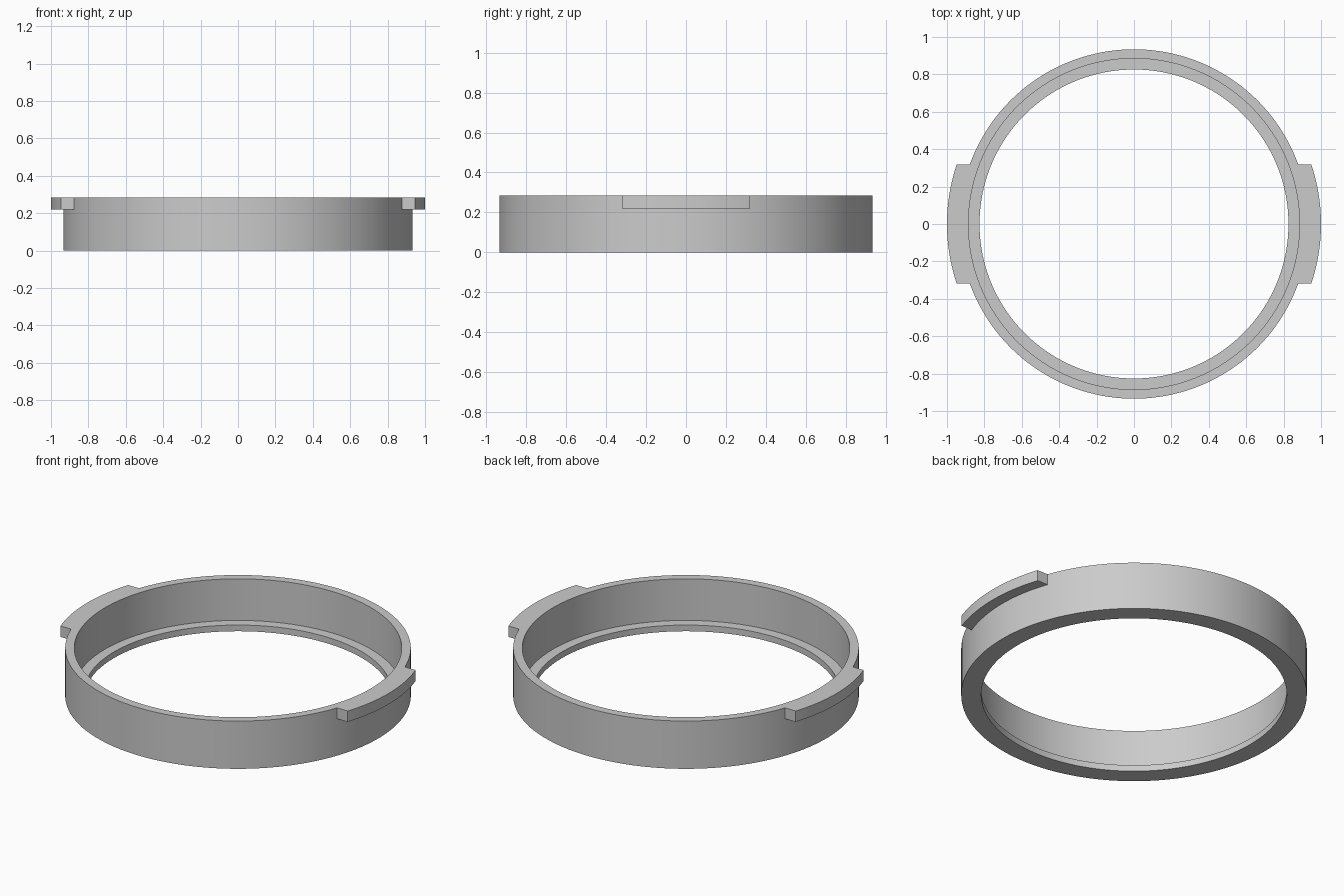
import bpy
import bmesh
from math import radians, sin, cos, asin

cube = bpy.data.objects.get("Cube")
if cube:
    bpy.data.objects.remove(cube, do_unlink=True)

OUTER, INNER, LIP = 0.934, 0.885, 0.826
HEIGHT, LIP_HEIGHT, TAB_BOTTOM = 0.285, 0.037, 0.22
SEGMENTS = 180
TAB_STEPS = 10          # ring segments covered by half a tab
TAB_RADIUS = 1.0

grey = bpy.data.materials.new("plain grey")
grey.use_nodes = True
colour = (0.6, 0.6, 0.6, 1)
grey.diffuse_color = colour
grey.node_tree.nodes["Principled BSDF"].inputs["Base Color"].default_value = colour


def finish(bm, name):
    bmesh.ops.recalc_face_normals(bm, faces=bm.faces)
    mesh = bpy.data.meshes.new(name)
    bm.to_mesh(mesh)
    bm.free()
    mesh.materials.append(grey)
    obj = bpy.data.objects.new(name, mesh)
    bpy.context.collection.objects.link(obj)
    bpy.ops.object.select_all(action="DESELECT")
    obj.select_set(True)
    bpy.context.view_layer.objects.active = obj
    bpy.ops.object.shade_smooth_by_angle(angle=radians(30))


# Ring body with an inner lip at the bottom, turned from its cross-section
profile = [(LIP, 0), (OUTER, 0), (OUTER, HEIGHT), (INNER, HEIGHT),
           (INNER, LIP_HEIGHT), (LIP, LIP_HEIGHT)]
bm = bmesh.new()
loops = []
for i in range(SEGMENTS):
    a = radians(360 * i / SEGMENTS)
    loops.append([bm.verts.new((r * cos(a), r * sin(a), z)) for r, z in profile])
for i, here in enumerate(loops):
    there = loops[(i + 1) % SEGMENTS]
    for j in range(len(profile)):
        k = (j + 1) % len(profile)
        bm.faces.new((here[j], there[j], there[k], here[k]))
finish(bm, "ring_body")


# Side tabs: curved strips with ends square to the sides
def tab(name, side):
    inner_half = radians(360 * TAB_STEPS / SEGMENTS)
    outer_half = asin(OUTER * sin(inner_half) / TAB_RADIUS)
    bm = bmesh.new()
    rows = []
    for i in range(-TAB_STEPS, TAB_STEPS + 1):
        t = i / TAB_STEPS
        corners = [(OUTER, inner_half * t, TAB_BOTTOM), (TAB_RADIUS, outer_half * t, TAB_BOTTOM),
                   (TAB_RADIUS, outer_half * t, HEIGHT), (OUTER, inner_half * t, HEIGHT)]
        rows.append([bm.verts.new((side * r * cos(a), r * sin(a), z)) for r, a, z in corners])
    for a, b in zip(rows, rows[1:]):
        for j in range(4):
            k = (j + 1) % 4
            bm.faces.new((a[j], b[j], b[k], a[k]))
    bm.faces.new(rows[0])
    bm.faces.new(rows[-1])
    finish(bm, name)


tab("left_tab", 1)
tab("right_tab", -1)
